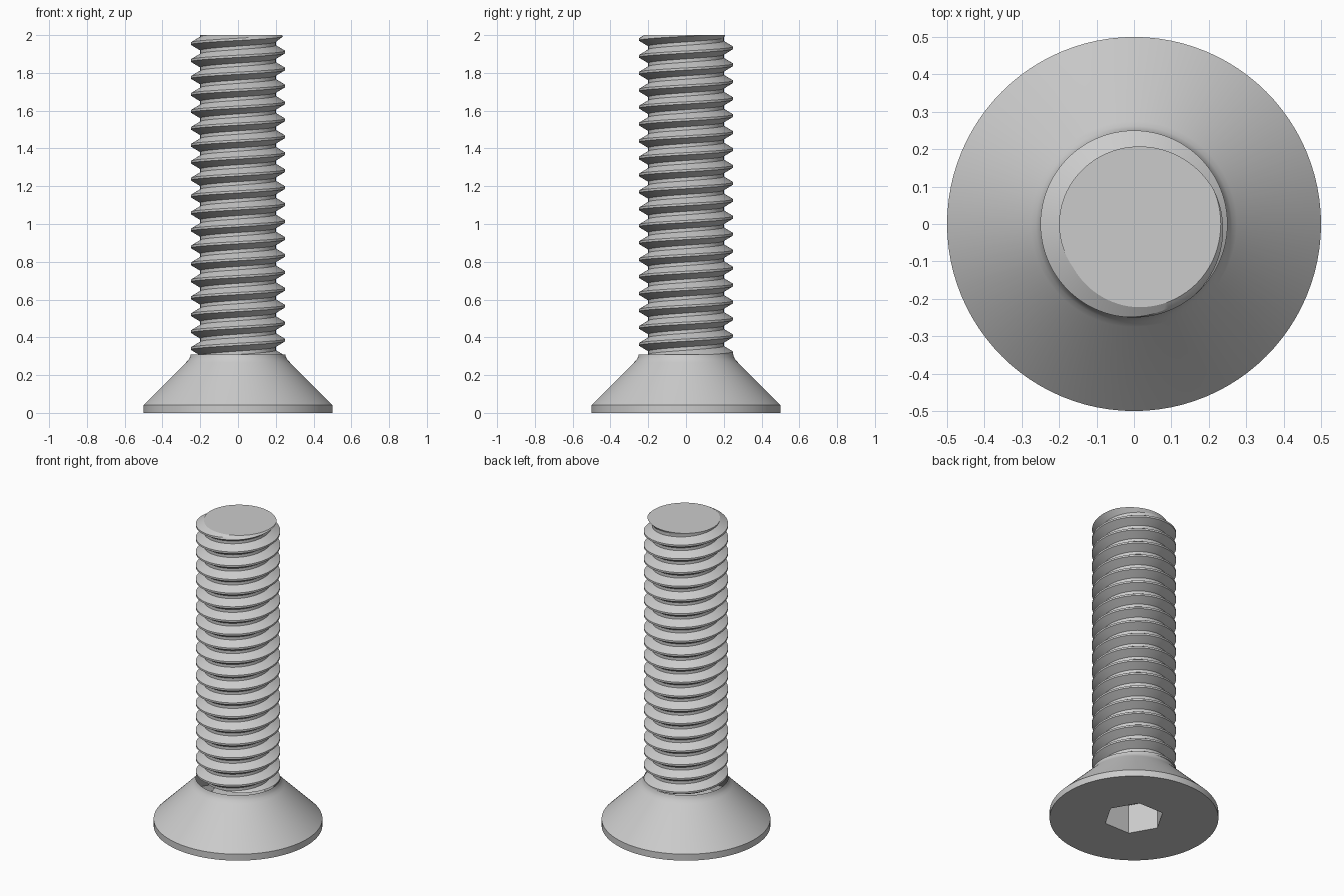
import bpy, bmesh, math

old = bpy.data.objects.get("Cube")
if old:
    bpy.data.objects.remove(old)

STEEL = (0.6, 0.6, 0.6, 1)
SIDES = 96          # segments around the screw
PITCH = 0.0897      # thread rise per turn
MAJOR, MINOR = 0.25, 0.2
TOP, NECK = 2.0, 0.31

steel = bpy.data.materials.new("steel_grey")
steel.use_nodes = True
steel.diffuse_color = STEEL
steel.node_tree.nodes["Principled BSDF"].inputs["Base Color"].default_value = STEEL


def finish(bm, name, angle):
    bmesh.ops.recalc_face_normals(bm, faces=bm.faces)
    mesh = bpy.data.meshes.new(name)
    bm.to_mesh(mesh)
    bm.free()
    mesh.materials.append(steel)
    obj = bpy.data.objects.new(name, mesh)
    bpy.context.collection.objects.link(obj)
    bpy.ops.object.select_all(action='DESELECT')
    obj.select_set(True)
    bpy.context.view_layer.objects.active = obj
    bpy.ops.object.shade_smooth_by_angle(angle=math.radians(angle))
    return obj


def ring(bm, radius, z, count):
    return [bm.verts.new((radius * math.cos(math.tau * i / count),
                          radius * math.sin(math.tau * i / count), z))
            for i in range(count)]


def bridge(bm, a, b):
    n = len(a)
    for i in range(n):
        bm.faces.new((a[i], a[(i + 1) % n], b[(i + 1) % n], b[i]))


# Countersunk head with a small fillet into the neck
bm = bmesh.new()
profile = [(0.5, 0), (0.5, 0.042), (0.275, 0.267), (0.262, 0.281),
           (0.254, 0.295), (MAJOR, NECK)]
rings = [ring(bm, r, z, SIDES) for r, z in profile]
for lower, upper in zip(rings, rings[1:]):
    bridge(bm, lower, upper)

# Hexagonal drive socket sunk into the underside
mouth, floor = ring(bm, 0.18, 0, 6), ring(bm, 0.18, 0.19, 6)
bridge(bm, mouth, floor)
bm.faces.new(floor)
rim = [bm.edges.get((loop[i], loop[i - 1]))
       for loop in (rings[0], mouth) for i in range(len(loop))]
bmesh.ops.triangle_fill(bm, edges=rim, use_beauty=True)
finish(bm, "countersunk_head", 25)

# Threaded shank: a helical strip, groove root at -x on the top plane
bm = bmesh.new()
half_root, half_crest = 0.1, 0.066
section = [(-half_root, MINOR), (half_root, MINOR),
           (0.5 - half_crest, MAJOR), (0.5 + half_crest, MAJOR)]
turns = 22
base = TOP - (turns - 1.5) * PITCH
start = 2.5 + 75 / 360 - 0.5      # turn at which the groove begins
columns = []
for step in range(turns * SIDES + 1):
    u = step / SIDES
    a = math.tau * u
    ramp = min(1, max(0, (u - start) / 0.07))
    column = []
    for offset, radius in section:
        z = base + (u + offset - 1) * PITCH
        r = MAJOR - (MAJOR - radius) * ramp
        r = min(r, max(MINOR, 0.232 + (TOP - z)))
        column.append(bm.verts.new((r * math.cos(a), r * math.sin(a), z)))
    columns.append(column)
for i in range(len(columns) - 1):
    for j in range(4):
        if j < 3:
            a, b = columns[i][j + 1], columns[i + 1][j + 1]
        elif i + SIDES + 1 < len(columns):
            a, b = columns[i + SIDES][0], columns[i + SIDES + 1][0]
        else:
            continue
        bm.faces.new((columns[i][j], columns[i + 1][j], b, a))

# Trim the strip flat at the neck and at the tip, then cap the tip
for height, side in ((NECK, -1), (TOP, 1)):
    cut = bmesh.ops.bisect_plane(
        bm, geom=bm.verts[:] + bm.edges[:] + bm.faces[:], dist=1e-6,
        plane_co=(0, 0, height), plane_no=(0, 0, side), clear_outer=True)
    if side == 1:
        edges = [e for e in cut["geom_cut"] if isinstance(e, bmesh.types.BMEdge)]
        bmesh.ops.contextual_create(bm, geom=edges)
finish(bm, "threaded_shank", 25)
